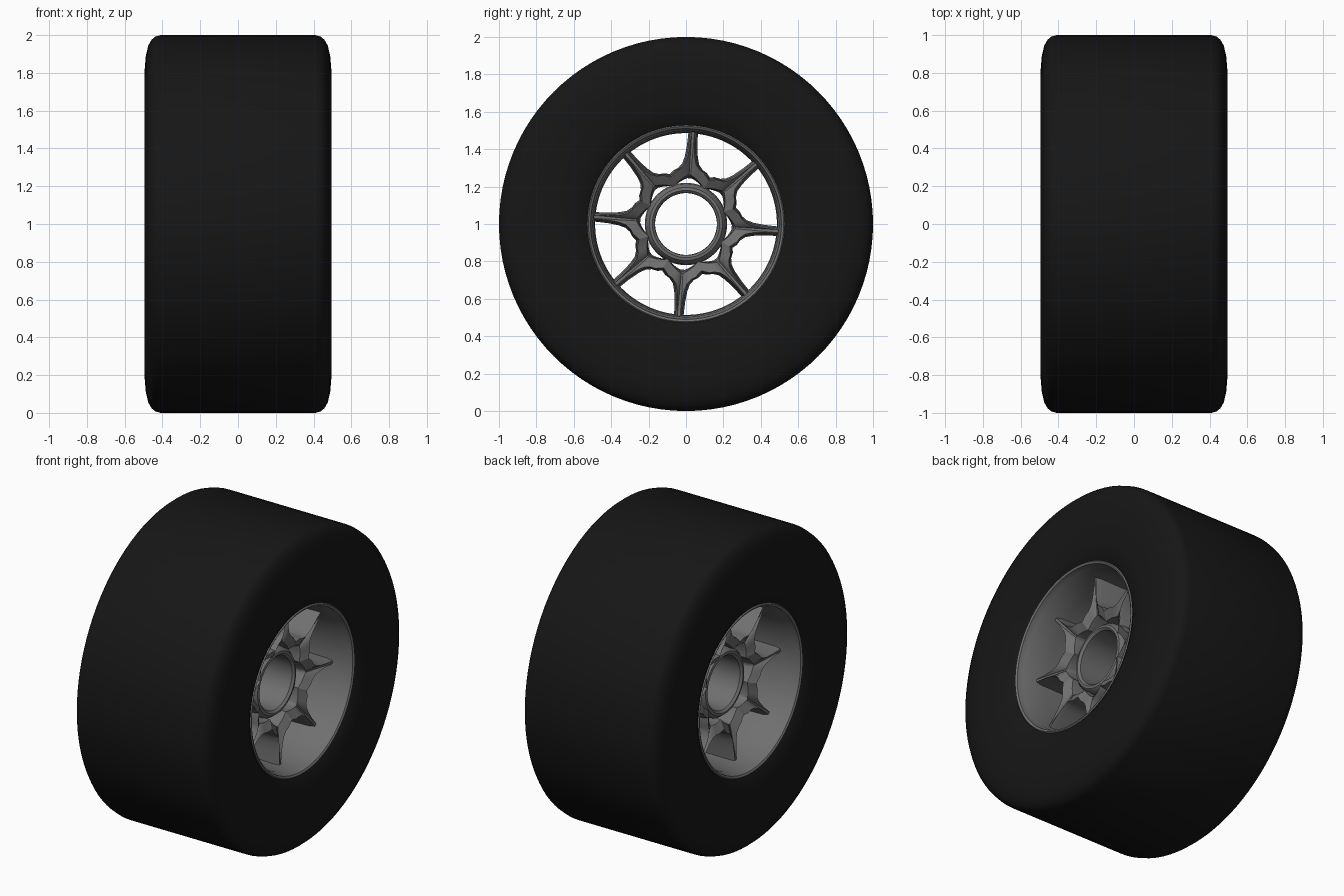
import bpy, bmesh
from math import sin, cos, pi, radians, atan2, hypot

if "Cube" in bpy.data.objects:
    bpy.data.objects.remove(bpy.data.objects["Cube"])

CENTRE_Z = 1.0
SPOKES = 8
PHASE = radians(-4.5)


def finish(name, bm, angle, colour=None):
    bmesh.ops.remove_doubles(bm, verts=bm.verts, dist=1e-5)
    bmesh.ops.recalc_face_normals(bm, faces=bm.faces)
    me = bpy.data.meshes.new(name)
    bm.to_mesh(me)
    bm.free()
    ob = bpy.data.objects.new(name, me)
    bpy.context.collection.objects.link(ob)
    ob.location.z = CENTRE_Z
    if colour:
        mat = bpy.data.materials.new(name + "_material")
        mat.diffuse_color = colour
        mat.use_nodes = True
        mat.node_tree.nodes["Principled BSDF"].inputs["Base Color"].default_value = mat.diffuse_color
        me.materials.append(mat)
    bpy.ops.object.select_all(action='DESELECT')
    bpy.context.view_layer.objects.active = ob
    ob.select_set(True)
    bpy.ops.object.shade_smooth_by_angle(angle=radians(angle))
    return ob


def bridge(bm, rings):
    """Skin consecutive closed rings, and the last back to the first."""
    loops = [[bm.verts.new(p) for p in ring] for ring in rings]
    n = len(loops[0])
    for a, b in zip(loops, loops[1:] + loops[:1]):
        for i in range(n):
            j = (i + 1) % n
            bm.faces.new((a[i], a[j], b[j], b[i]))


def revolve(name, half, angle, colour=None, n=96):
    """Spin a closed profile, given as (x, radius) for the +x half, around the axle."""
    profile = half + [(-x, r) for x, r in reversed(half)]
    bm = bmesh.new()
    bridge(bm, [[(x, r * cos(2 * pi * i / n), r * sin(2 * pi * i / n))
                 for i in range(n)] for x, r in profile])
    finish(name, bm, angle, colour)


# Tyre: wide flat tread, rounded shoulders, gently bulged sidewalls
revolve("tyre", [(0.40, 0.52), (0.455, 0.527), (0.475, 0.56), (0.487, 0.65), (0.494, 0.75),
                 (0.494, 0.82), (0.488, 0.89), (0.475, 0.945), (0.458, 0.975),
                 (0.438, 0.992), (0.41, 1.0)], 40, (0.008, 0.008, 0.008, 1))

GREY = (0.16, 0.16, 0.16, 1)

# Rim: barrel with a stepped lip on both sides
revolve("rim", [(0.38, 0.524), (0.455, 0.529), (0.462, 0.522), (0.455, 0.51),
                (0.415, 0.504), (0.40, 0.497), (0.25, 0.49), (0.10, 0.486)], 30, GREY)

# Hub: bored sleeve with bevelled ends
revolve("hub", [(0.20, 0.22), (0.25, 0.215), (0.275, 0.195), (0.278, 0.18),
                (0.265, 0.167), (0.20, 0.165)], 40, GREY, 64)


# Spoke spider: eight deep blades growing out of an octagonal collar
# Each outline pair is (outer point, matching inner point) across one sector
def spider_rings(grow):
    sector = [(0.50, 0.017), (0.42, 0.020), (0.36, 0.027), (0.32, 0.038), (0.295, 0.058),
              (0.28, 0.082)]
    half = [(atan2(w + grow, r), hypot(r, w + grow)) for r, w in sector]
    mid = pi / SPOKES
    half.append((mid, 0.272 + grow))
    pts = [(-a, r) for a, r in reversed(half[:-1])] + half
    tip = 0.258 - grow
    outer, inner = [], []
    for k in range(SPOKES):
        base = PHASE + k * 2 * pi / SPOKES
        for a, r in pts:
            outer.append((base + a, r))
            inner.append((base + a, tip + (0.211 - tip) * abs(a) / mid))
    return outer, inner


def place(ring, x):
    return [(x, r * cos(a), r * sin(a)) for a, r in ring]


levels = [(-0.325, -0.009), (-0.29, 0.0), (0.0, 0.008), (0.29, 0.0), (0.325, -0.009)]
outer_rings = [place(spider_rings(g)[0], x) for x, g in levels]
inner_rings = [place(spider_rings(g)[1], x * 0.9) for x, g in reversed(levels)]
bm = bmesh.new()
bridge(bm, outer_rings + inner_rings)
finish("spokes", bm, 30, GREY)
